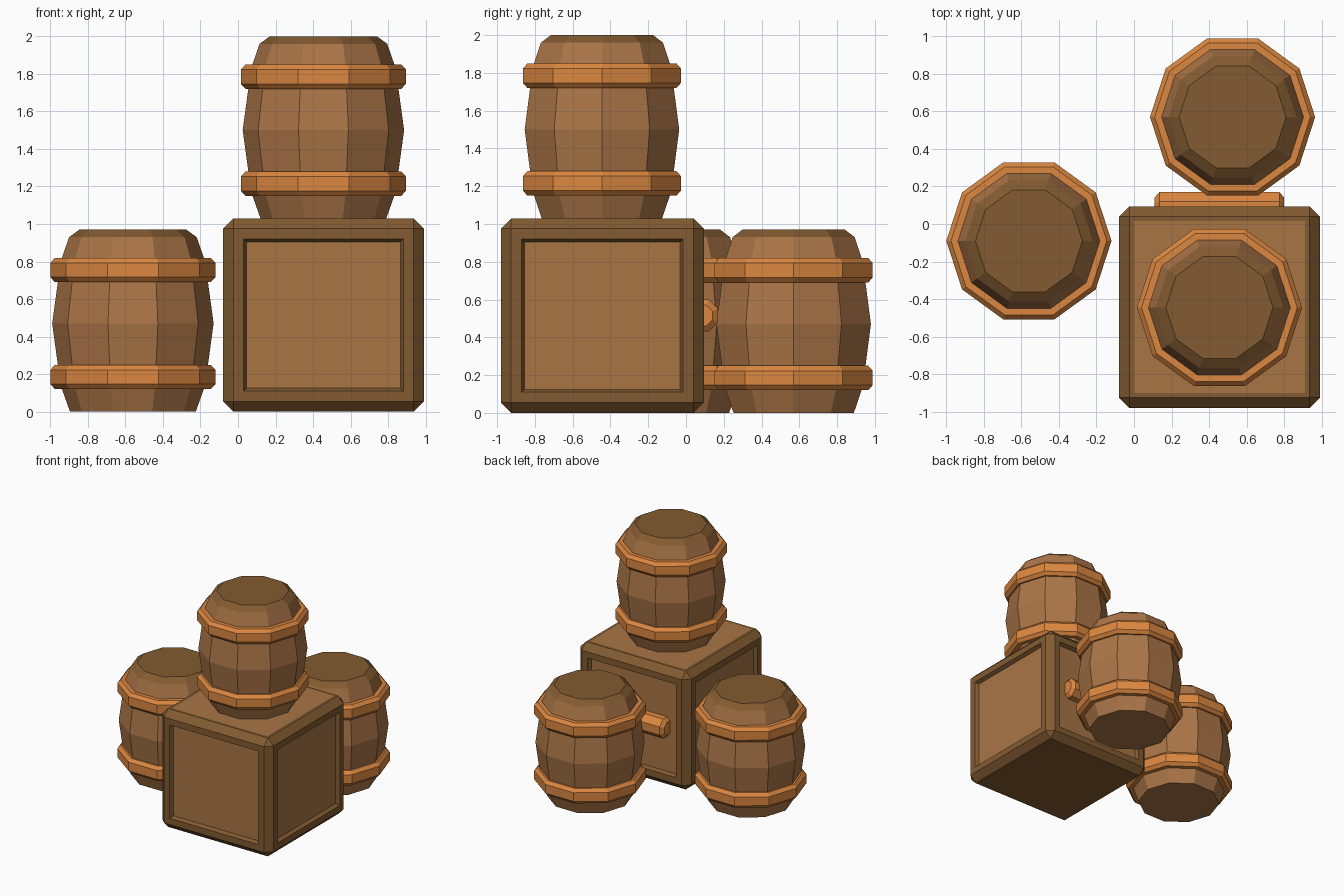
import bpy, bmesh, math
from mathutils import Matrix, Vector

old = bpy.data.objects.get("Cube")
if old:
    bpy.data.objects.remove(old, do_unlink=True)


def material(name, srgb):
    col = [((c + 0.055) / 1.055) ** 2.4 for c in srgb] + [1]
    m = bpy.data.materials.new(name)
    m.use_nodes = True
    m.diffuse_color = col
    m.node_tree.nodes["Principled BSDF"].inputs["Base Color"].default_value = col
    return m


stave_wood = material("stave wood", (0.67, 0.46, 0.28))
dark_wood = material("dark wood", (0.51, 0.355, 0.19))
panel_wood = material("panel wood", (0.66, 0.46, 0.27))
hoop_copper = material("copper hoop", (0.86, 0.53, 0.25))


def finish(bm, name, mats, location):
    bmesh.ops.recalc_face_normals(bm, faces=bm.faces)
    mesh = bpy.data.meshes.new(name)
    bm.to_mesh(mesh)
    bm.free()
    for m in mats:
        mesh.materials.append(m)
    ob = bpy.data.objects.new(name, mesh)
    ob.location = location
    bpy.context.collection.objects.link(ob)
    return ob


def lathe(name, profile, mats, location, sides=10, closed=False, cap_from=None):
    """Revolve (radius, height) points around z; faces from ring cap_from use slot 1."""
    bm = bmesh.new()
    rings = []
    for r, z in profile:
        angles = [math.tau * i / sides for i in range(sides)]
        rings.append([bm.verts.new((r * math.cos(a), r * math.sin(a), z)) for a in angles])
    count = len(rings)
    for k in range(count if closed else count - 1):
        lower, upper = rings[k], rings[(k + 1) % count]
        for i in range(sides):
            j = (i + 1) % sides
            f = bm.faces.new((lower[i], lower[j], upper[j], upper[i]))
            f.material_index = int(cap_from is not None and k >= cap_from)
    if not closed:
        bm.faces.new(rings[0])
        bm.faces.new(rings[-1]).material_index = int(cap_from is not None)
    return finish(bm, name, mats, location)


# Barrels: bulging staves with a dark lid, and two bevelled hoops
staves = [(0.335, 0), (0.385, 0.14), (0.43, 0.47), (0.385, 0.8), (0.34, 0.93), (0.285, 0.97)]
hoop = [(0.37, -0.065), (0.415, -0.065), (0.44, -0.038),
        (0.44, 0.038), (0.415, 0.065), (0.37, 0.065)]
barrels = {"side": (-0.56, -0.09, 0), "back": (0.525, 0.57, 0), "top": (0.455, -0.445, 1.03)}
for label, place in barrels.items():
    lathe(label + "_barrel", staves, [stave_wood, dark_wood], place, cap_from=4)
    for level, height in (("lower", 0.185), ("upper", 0.755)):
        lathe(f"{label}_barrel_{level}_hoop", hoop, [hoop_copper],
              Vector(place) + Vector((0, 0, height)), closed=True)

# Crate: chamfered block with recessed side panels and a flush top panel
bm = bmesh.new()
bmesh.ops.create_cube(bm, size=1, matrix=Matrix.Diagonal((1.07, 1.075, 1.03, 1)))
bmesh.ops.bevel(bm, geom=bm.edges[:], offset=0.055, segments=1, affect='EDGES')
bm.normal_update()
large = [f for f in bm.faces if f.calc_area() > 0.5]
walls = [f for f in large if abs(f.normal.z) < 0.5]
lid = [f for f in large if f.normal.z > 0.5]
bmesh.ops.inset_individual(bm, faces=walls, thickness=0.077)
bmesh.ops.inset_individual(bm, faces=walls, thickness=0.022, depth=-0.03)
bmesh.ops.inset_individual(bm, faces=lid, thickness=0.035)
for f in walls + lid:
    f.material_index = 1
finish(bm, "crate", [dark_wood, panel_wood], (0.455, -0.443, 0.515))

# Handle: octagonal bar with tapered ends across the back of the crate
bar = lathe("crate_handle", [(0.06, -0.345), (0.092, -0.32), (0.092, 0.32), (0.06, 0.345)],
            [hoop_copper], (0.455, 0.085, 0.515), sides=8)
bar.data.transform(Matrix.Rotation(math.pi / 2, 4, 'Y') @ Matrix.Rotation(math.pi / 8, 4, 'Z'))
